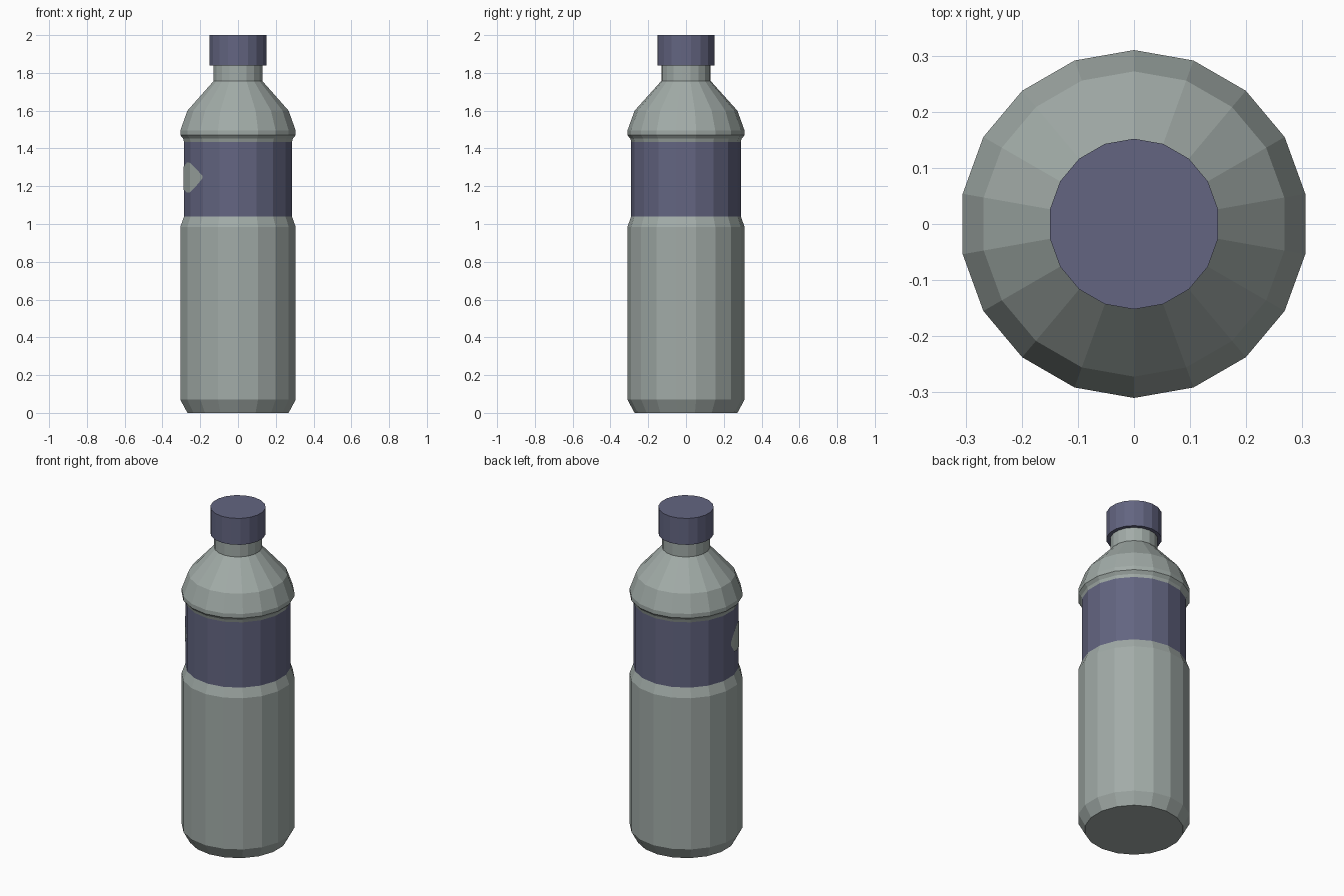
import bpy, bmesh, math

if "Cube" in bpy.data.objects:
    bpy.data.objects.remove(bpy.data.objects["Cube"])

SIDES = 18

def material(name, rgb):
    m = bpy.data.materials.new(name)
    m.diffuse_color = (*rgb, 1)
    m.use_nodes = True
    m.node_tree.nodes["Principled BSDF"].inputs["Base Color"].default_value = m.diffuse_color
    return m

glass = material("pale grey green", (0.36, 0.41, 0.39))
blue = material("muted blue", (0.125, 0.13, 0.22))

def finish(bm, name, mats):
    me = bpy.data.meshes.new(name)
    bm.to_mesh(me)
    bm.free()
    for m in mats:
        me.materials.append(m)
    ob = bpy.data.objects.new(name, me)
    bpy.context.collection.objects.link(ob)
    return ob

def lathe(name, profile, mats, rule=lambda c: 0):
    """Turn (radius, z) points into a capped faceted solid."""
    bm = bmesh.new()
    rings = []
    for r, z in profile:
        rings.append([bm.verts.new((r * math.cos(a), r * math.sin(a), z))
                      for a in (math.radians(90 + 360 / SIDES * i) for i in range(SIDES))])
    for lo, hi in zip(rings, rings[1:]):
        for i in range(SIDES):
            j = (i + 1) % SIDES
            bm.faces.new((lo[i], lo[j], hi[j], hi[i]))
    bm.faces.new(rings[0][::-1])
    bm.faces.new(rings[-1])
    bm.normal_update()
    for f in bm.faces:
        f.material_index = rule(f.calc_center_median().z)
    return finish(bm, name, mats)

# bottle body with a recessed label band
LABEL_R = 0.29
lathe("bottle", [(0.272, 0), (0.31, 0.07), (0.31, 0.985), (LABEL_R, 1.04),
                 (LABEL_R, 1.435), (0.295, 1.452), (0.31, 1.47), (0.31, 1.495),
                 (0.272, 1.60), (0.131, 1.757), (0.131, 1.845)],
      [glass, blue], lambda z: 1 if 1.04 < z < 1.44 else 0)

# cap
lathe("cap", [(0.152, 1.84), (0.152, 2.0)], [blue])

# pale emblem-free spot on the label, following the facets
def on_facet(deg, z, r):
    k = (deg - 10) % 20 - 10
    rr = r * math.cos(math.radians(10)) / math.cos(math.radians(k))
    a = math.radians(deg)
    return (rr * math.cos(a), rr * math.sin(a), z)

bm = bmesh.new()
spot = [(184, 1.24, 0.012), (190, 1.242, 0.06), (200, 1.246, 0.08),
        (210, 1.246, 0.078), (220, 1.247, 0.045), (230, 1.248, 0.006)]
def spot_vert(a, z):
    # facets are centred on multiples of 20 degrees
    k = (a + 10) % 20 - 10
    rr = (LABEL_R + 0.0025) * math.cos(math.radians(10)) / math.cos(math.radians(k))
    t = math.radians(a)
    return bm.verts.new((rr * math.cos(t), rr * math.sin(t), z))
cols = [(spot_vert(a, z - h), spot_vert(a, z + h)) for a, z, h in spot]
for p, q in zip(cols, cols[1:]):
    bm.faces.new((p[0], q[0], q[1], p[1]))
bm.normal_update()
finish(bm, "label_spot", [glass])
